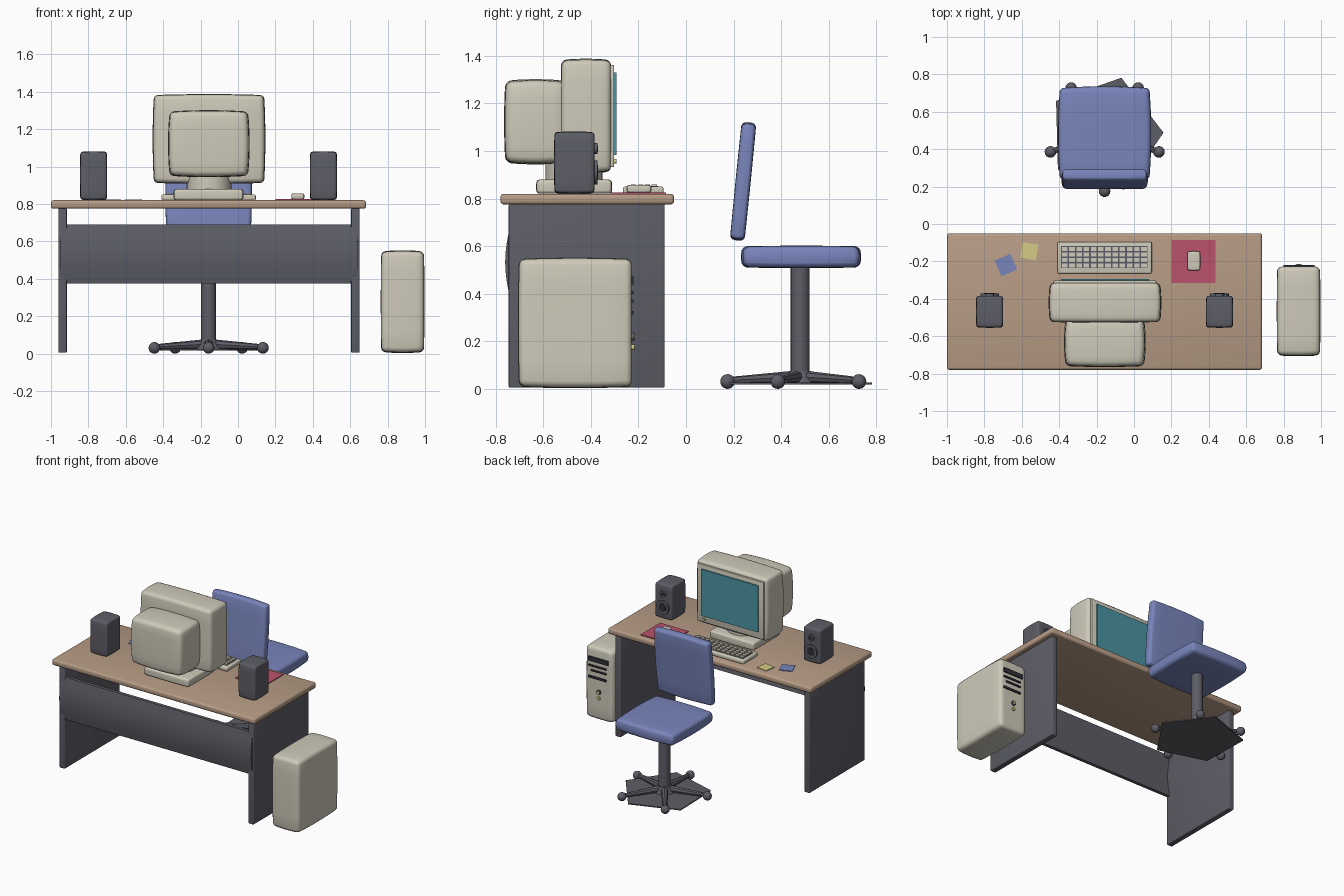
import bpy, bmesh, math
from mathutils import Matrix, Vector

if "Cube" in bpy.data.objects:
    bpy.data.objects.remove(bpy.data.objects["Cube"], do_unlink=True)


def material(name, r, g, b):
    m = bpy.data.materials.new(name)
    m.use_nodes = True
    m.diffuse_color = (r, g, b, 1)
    m.node_tree.nodes["Principled BSDF"].inputs["Base Color"].default_value = (r, g, b, 1)
    return m


TAN = material("tan wood", 0.47, 0.33, 0.235)
CREAM = material("cream plastic", 0.62, 0.59, 0.49)
GREY = material("dark grey", 0.11, 0.11, 0.135)
BLACK = material("slot black", 0.03, 0.03, 0.038)
BLUE = material("fabric blue", 0.19, 0.235, 0.5)
TEAL = material("screen teal", 0.07, 0.3, 0.37)
RED = material("pad red", 0.5, 0.085, 0.15)
YELLOW = material("note yellow", 0.66, 0.6, 0.23)


def finish(bm, name, mat, matrix=None, smooth=True):
    bmesh.ops.recalc_face_normals(bm, faces=bm.faces)
    me = bpy.data.meshes.new(name)
    bm.to_mesh(me)
    bm.free()
    if smooth:
        me.shade_smooth()
        me.set_sharp_from_angle(angle=math.radians(35))
    me.materials.append(mat)
    ob = bpy.data.objects.new(name, me)
    if matrix:
        ob.matrix_world = matrix
    bpy.context.collection.objects.link(ob)
    return ob


def box(name, mat, x, y, z, bevel=0.0, bulge=0.0, flat_front=False, tilt=None):
    """Box between bounds, optionally pillowed, with rounded edges."""
    bm = bmesh.new()
    bmesh.ops.create_cube(bm, size=2)
    if bulge:
        bmesh.ops.subdivide_edges(bm, edges=bm.edges, cuts=4, use_grid_fill=True)
        for v in bm.verts:
            a, b, c = (t * t for t in v.co)
            fy = 0 if flat_front and v.co.y > 0 else bulge
            v.co.x *= 1 - bulge * (b + c)
            v.co.y *= 1 - fy * (a + c)
            v.co.z *= 1 - bulge * (a + b)
    size = Vector((x[1] - x[0], y[1] - y[0], z[1] - z[0])) / 2
    bmesh.ops.scale(bm, vec=size, verts=bm.verts)
    if bevel:
        edges = [e for e in bm.edges if e.calc_face_angle(0) > 0.7]
        bmesh.ops.bevel(bm, geom=edges, offset=bevel, segments=3, profile=0.5,
                        affect='EDGES', clamp_overlap=True)
    place = Matrix.Translation((sum(x) / 2, sum(y) / 2, sum(z) / 2))
    if tilt:
        place = place @ Matrix.Rotation(tilt[0], 4, tilt[1])
    return finish(bm, name, mat, place, bevel > 0)


def rod(name, mat, start, end, r1, r2=None, sides=20):
    """Cylinder or taper between two points."""
    a, b = Vector(start), Vector(end)
    bm = bmesh.new()
    bmesh.ops.create_cone(bm, cap_ends=True, segments=sides, radius1=r1,
                          radius2=r1 if r2 is None else r2, depth=(b - a).length)
    turn = (b - a).to_track_quat('Z', 'Y').to_matrix().to_4x4()
    return finish(bm, name, mat, Matrix.Translation((a + b) / 2) @ turn)


# Desk: top, two side panels and a bowed modesty panel
box("desk_top", TAN, (-1, 0.685), (-0.78, -0.05), (0.775, 0.82), 0.014)
for side, x in (("right", -0.96), ("left", 0.605)):
    box("desk_side_" + side, GREY, (x, x + 0.045), (-0.745, -0.09), (0.005, 0.777), 0.006)

bm = bmesh.new()
steps = 8
outer, inner = [], []
for i in range(steps + 1):
    t = i / steps
    y = -0.738 - 0.022 * math.sin(math.pi * t)
    z = 0.375 + 0.315 * t
    outer.append(bm.verts.new((-0.95, y, z)))
    inner.append(bm.verts.new((-0.95, y + 0.025, z)))
face = bm.faces.new(outer + inner[::-1])
ext = bmesh.ops.extrude_face_region(bm, geom=[face])["geom"]
bmesh.ops.translate(bm, vec=(1.59, 0, 0),
                    verts=[g for g in ext if isinstance(g, bmesh.types.BMVert)])
finish(bm, "modesty_panel", GREY)

# Monitor
box("monitor_base", CREAM, (-0.345, 0.03), (-0.63, -0.31), (0.82, 0.88), 0.015, 0.015)
rod("monitor_neck", CREAM, (-0.155, -0.47, 0.86), (-0.155, -0.47, 0.96), 0.12)
box("monitor_rear", CREAM, (-0.375, 0.063), (-0.765, -0.5), (0.943, 1.302), 0.025, 0.04)
box("monitor_housing", CREAM, (-0.457, 0.147), (-0.527, -0.315), (0.907, 1.388), 0.022, 0.022, True)
box("monitor_bezel", CREAM, (-0.43, 0.12), (-0.32, -0.302), (0.932, 1.362), 0.004)
box("monitor_screen", TEAL, (-0.39, 0.08), (-0.31, -0.293), (0.982, 1.33))
rod("monitor_button", YELLOW, (0.06, -0.305, 0.957), (0.06, -0.293, 0.957), 0.01)

# Speakers with two drivers each
for side, x in (("right", -0.772), ("left", 0.457)):
    box("speaker_" + side, GREY, (x - 0.073, x + 0.073), (-0.555, -0.385), (0.82, 1.082), 0.012, 0.025, True)
    for part, z, r in (("woofer", 0.91, 0.05), ("tweeter", 1.01, 0.023)):
        rod(f"{part}_{side}", GREY, (x, -0.39, z), (x, -0.372, z), r)
        rod(f"{part}_cone_{side}", BLACK, (x, -0.38, z), (x, -0.37, z), r * 0.6)

# Keyboard and keys
box("keyboard", CREAM, (-0.41, 0.095), (-0.265, -0.095), (0.82, 0.85), 0.008)
box("key_bed", GREY, (-0.39, 0.072), (-0.236, -0.118), (0.845, 0.852))
for col in range(12):
    for row in range(4):
        x, y = -0.37 + col * 0.0385, -0.221 + row * 0.0293
        box("key", CREAM, (x - 0.015, x + 0.015), (y - 0.011, y + 0.011), (0.848, 0.86))

# Mouse, pad and sticky notes
box("mouse_pad", RED, (0.2, 0.435), (-0.315, -0.085), (0.818, 0.826))
box("mouse", CREAM, (0.285, 0.355), (-0.25, -0.145), (0.824, 0.857), 0.01, 0.06)
box("blue_note", BLUE, (-0.731, -0.639), (-0.266, -0.174), (0.818, 0.825), tilt=(0.4, 'Z'))
box("yellow_note", YELLOW, (-0.602, -0.518), (-0.187, -0.103), (0.818, 0.825), tilt=(-0.15, 'Z'))

# Computer tower with drive slots and buttons on the user's side
box("tower", CREAM, (0.763, 0.997), (-0.707, -0.228), (0.003, 0.552), 0.025, 0.018, True)
for name, lo, hi, z, h in (("drive_bay", 0.8, 0.965, 0.455, 0.034), ("upper_slot", 0.82, 0.965, 0.405, 0.012),
                           ("middle_slot", 0.82, 0.945, 0.37, 0.012), ("lower_slot", 0.82, 0.965, 0.32, 0.016)):
    box(name, BLACK, (lo, hi), (-0.229, -0.22), (z - h / 2, z + h / 2))
for name, mat, z, r in (("power_button", GREY, 0.22, 0.017), ("reset_button", YELLOW, 0.175, 0.012)):
    rod(name, mat, (0.88, -0.23, z), (0.88, -0.217, z), r)
rod("power_button_cap", YELLOW, (0.88, -0.22, 0.22), (0.88, -0.215, 0.22), 0.011)

# Chair: cushion, backrest and post
cx, cy = -0.157, 0.48
box("chair_seat", BLUE, (cx - 0.25, cx + 0.25), (0.23, 0.737), (0.508, 0.602), 0.02, 0.04)
box("chair_back", BLUE, (cx - 0.232, cx + 0.232), (0.208, 0.272), (0.622, 1.122), 0.02, 0.03, tilt=(-0.1, 'X'))
rod("chair_post", GREY, (cx, cy, 0.03), (cx, cy, 0.53), 0.04)
rod("chair_hub", GREY, (cx, cy, 0.025), (cx, cy, 0.075), 0.07, 0.045)

# Chair base: five-sided plate, spokes and casters
plate = rod("base_plate", GREY, (0, 0, 0.018), (0, 0, 0.026), 0.315, sides=5)
corner = plate.matrix_world @ plate.data.vertices[0].co
spin = math.radians(1.5) - math.atan2(corner.y, corner.x)
plate.matrix_world = (Matrix.Translation((cx, cy, 0)) @ Matrix.Rotation(spin, 4, 'Z')
                      @ plate.matrix_world)
for i in range(5):
    a = math.radians(-90 + 72 * i)
    d = Vector((math.cos(a), math.sin(a), 0))
    hub = Vector((cx, cy, 0))
    rod("base_spoke", GREY, hub + d * 0.03 + Vector((0, 0, 0.05)),
        hub + d * 0.3 + Vector((0, 0, 0.036)), 0.026, 0.014, 8)
    bm = bmesh.new()
    bmesh.ops.create_uvsphere(bm, u_segments=16, v_segments=10, radius=0.031)
    finish(bm, "caster", GREY, Matrix.Translation(hub + d * 0.305 + Vector((0, 0, 0.031))))
